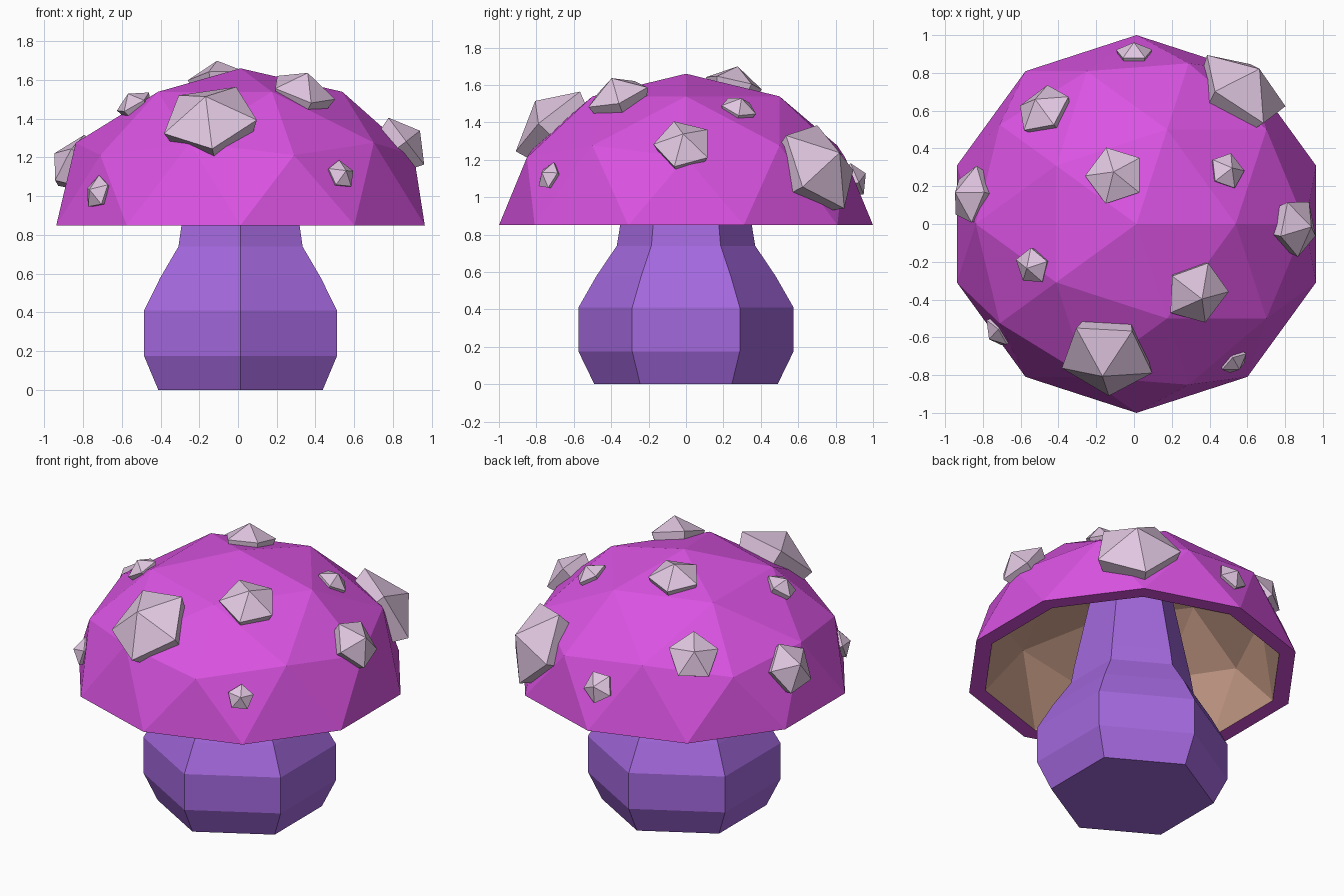
import bpy, bmesh, math
from mathutils import Vector, Matrix
from mathutils.bvhtree import BVHTree

if "Cube" in bpy.data.objects:
    bpy.data.objects.remove(bpy.data.objects["Cube"])

CX, RIM_Z, CAP_H = 0.013, 0.85, 0.81


def material(name, rgb):
    m = bpy.data.materials.new(name)
    m.diffuse_color = (*rgb, 1)
    m.use_nodes = True
    m.node_tree.nodes["Principled BSDF"].inputs["Base Color"].default_value = m.diffuse_color
    return m


def make_object(name, bm, *mats):
    me = bpy.data.meshes.new(name)
    bm.to_mesh(me)
    for m in mats:
        me.materials.append(m)
    ob = bpy.data.objects.new(name, me)
    bpy.context.collection.objects.link(ob)
    return ob


def lathe(profile, sides, start):
    """Closed flat-sided solid from (radius, height) pairs; radius 0 makes a point."""
    bm = bmesh.new()
    rings = [[bm.verts.new((r * math.cos(a), r * math.sin(a), z))
              for a in (start + math.tau * i / sides for i in range(sides))]
             for r, z in profile if r > 0]
    for lo, hi in zip(rings, rings[1:]):
        for i in range(sides):
            j = (i + 1) % sides
            bm.faces.new((lo[i], lo[j], hi[j], hi[i]))
    bm.faces.new(rings[0][::-1])
    if profile[-1][0] > 0:
        bm.faces.new(rings[-1])
    else:
        tip = bm.verts.new((0, 0, profile[-1][1]))
        for i in range(sides):
            bm.faces.new((rings[-1][i], rings[-1][(i + 1) % sides], tip))
    return bm


magenta = material("cap_magenta", (0.70, 0.086, 0.76))
tan = material("underside_tan", (0.58, 0.335, 0.245))
violet = material("stem_violet", (0.37, 0.14, 0.73))
pale = material("spot_pale_pink", (0.75, 0.57, 0.75))

# Cap: upper half of an icosphere, with a half-turned inner shell and a flat rim
bm = bmesh.new()
bmesh.ops.create_icosphere(bm, subdivisions=2, radius=1)
bmesh.ops.delete(bm, geom=[v for v in bm.verts if v.co.z < -0.01], context='VERTS')
bm.transform(Matrix.Translation((CX, 0, RIM_Z)) @ Matrix.Diagonal((1, 1, CAP_H, 1)))
surface = BVHTree.FromBMesh(bm)
copy = bmesh.ops.duplicate(bm, geom=bm.verts[:] + bm.edges[:] + bm.faces[:])["geom"]
centre = Vector((CX, 0, RIM_Z))
for v in (g for g in copy if isinstance(g, bmesh.types.BMVert)):
    d = (v.co - centre) * 0.9
    v.co = centre + Vector((-d.x, -d.y, d.z))
inner = [g for g in copy if isinstance(g, bmesh.types.BMFace)]
for f in inner:
    f.material_index = 1
bmesh.ops.reverse_faces(bm, faces=inner)
rim = bmesh.ops.bridge_loops(bm, edges=[e for e in bm.edges if e.is_boundary])
for f in rim["faces"]:
    f.material_index = 0
bmesh.ops.recalc_face_normals(bm, faces=bm.faces[:])
make_object("cap", bm, magenta, tan)
bm.free()

# Stem: six-sided lathe, tapering up inside the cap
bm = lathe([(0.49, 0), (0.575, 0.175), (0.575, 0.41), (0.478, 0.58),
            (0.37, 0.74), (0.352, 0.85), (0.22, 1.48)], 6, math.radians(30))
bm.transform(Matrix.Translation((CX, 0, 0)))
make_object("stem", bm, violet)
bm.free()

# Spots: five-sided pointed studs seated on the cap (x, y, z, radius, twist)
spots = [
    (-0.145, -0.70, 1.40, 0.255, -90), (0.33, -0.36, 1.53, 0.175, 0),
    (-0.10, 0.26, 1.62, 0.16, 180), (0.56, 0.69, 1.15, 0.265, 135),
    (0.83, -0.01, 1.25, 0.16, -90), (0.49, 0.28, 1.47, 0.10, 75),
    (0.00, 0.92, 1.11, 0.10, 90), (-0.49, 0.62, 1.34, 0.155, 90),
    (-0.88, 0.16, 1.18, 0.16, 0), (-0.54, -0.22, 1.48, 0.10, 90),
    (-0.73, -0.58, 1.02, 0.09, 45), (0.53, -0.73, 1.11, 0.08, 120),
]
for n, (x, y, z, r, twist) in enumerate(spots, 1):
    seat = surface.find_nearest(Vector((x, y, z)))[0]
    d = seat - centre
    normal = Vector((d.x, d.y, d.z / CAP_H ** 2)).normalized()
    bm = lathe([(0.85 * r, -0.2 * r), (r, 0.2 * r), (0, 0.75 * r)],
               5, math.radians(twist))
    turn = Vector((0, 0, 1)).rotation_difference(normal).to_matrix().to_4x4()
    bm.transform(Matrix.Translation(seat) @ turn)
    make_object(f"cap_spot_{n}", bm, pale)
    bm.free()
